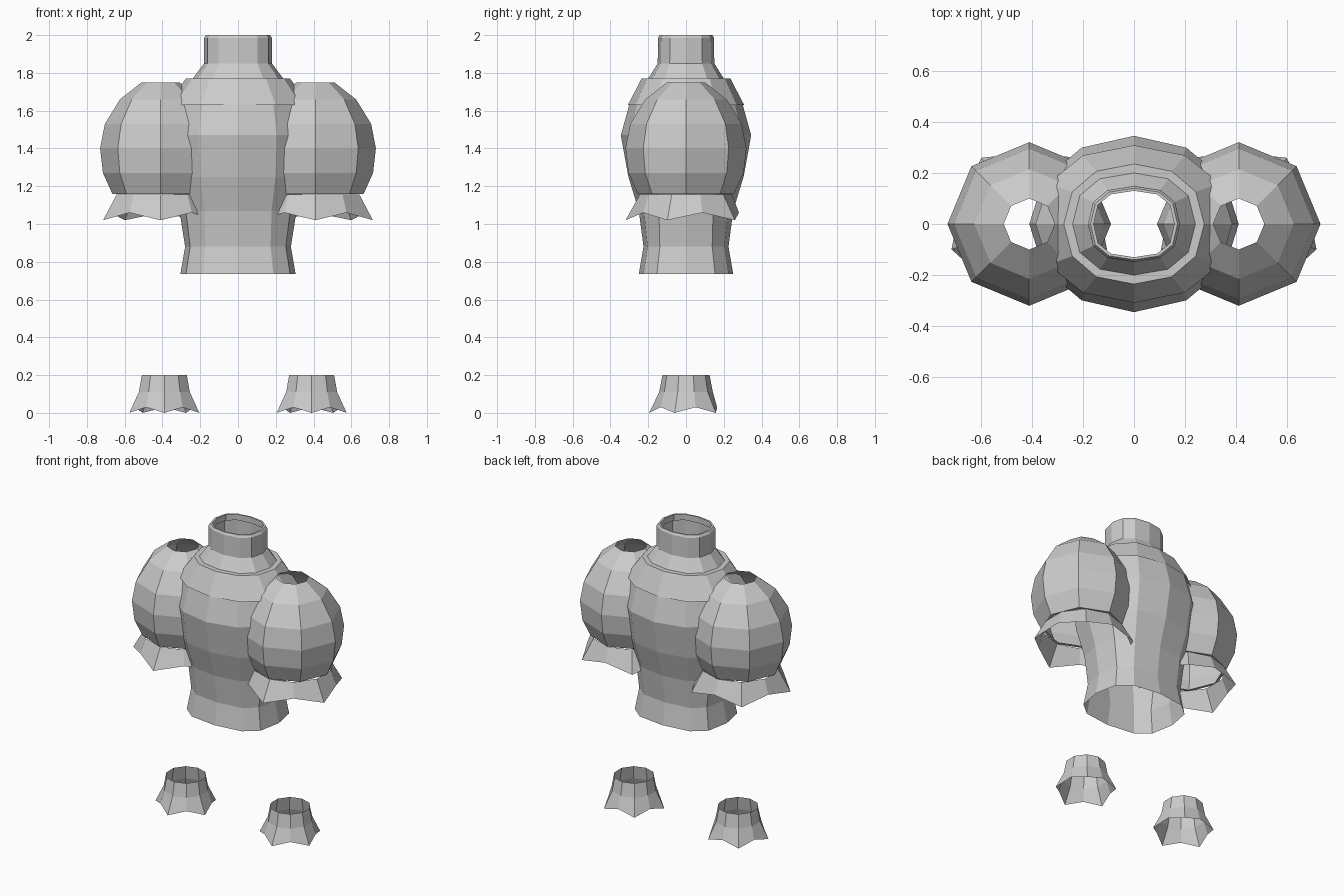
import bpy, bmesh, math

cube = bpy.data.objects.get("Cube")
if cube:
    bpy.data.objects.remove(cube)

cloth = bpy.data.materials.new("grey cloth")
cloth.use_nodes = True
GREY = (0.6, 0.6, 0.6, 1)
cloth.diffuse_color = GREY
cloth.node_tree.nodes["Principled BSDF"].inputs["Base Color"].default_value = GREY


def soft(v, p):
    return math.copysign(abs(v) ** p, v) if abs(v) > 1e-6 else 0.0


def ring(z, rx, ry, sides, p=1.0, cx=0.0):
    """Ring of points, squarer as p falls, starting at the front."""
    pts = []
    for i in range(sides):
        a = math.tau * i / sides - math.pi / 2
        pts.append((cx + rx * soft(math.cos(a), p), ry * soft(math.sin(a), p), z))
    return pts


def ruffle(tip_z, tip_r, dip_z, dip_r, cx):
    """Ten-point hem that alternates between tips and dips."""
    tips = ring(tip_z, tip_r, tip_r, 10, cx=cx)
    dips = ring(dip_z, dip_r, dip_r, 10, cx=cx)
    return [dips[i] if i % 2 else tips[i] for i in range(10)]


def shell(name, rings):
    """Open tube through rings listed from bottom to top."""
    bm = bmesh.new()
    loops = [[bm.verts.new(p) for p in r] for r in rings]
    for low, high in zip(loops, loops[1:]):
        n = len(low)
        for i in range(n):
            j = (i + 1) % n
            bm.faces.new((low[i], low[j], high[j], high[i]))
    mesh = bpy.data.meshes.new(name)
    bm.to_mesh(mesh)
    bm.free()
    mesh.materials.append(cloth)
    obj = bpy.data.objects.new(name, mesh)
    bpy.context.collection.objects.link(obj)
    return obj


def mirrored(obj):
    mod = obj.modifiers.new("Mirror", 'MIRROR')
    mod.use_axis[0] = True
    mod.use_clip = False
    mod.use_mirror_merge = False


# Bodice: height, half width, half depth, squareness
bodice = [(0.735, 0.305, 0.25, 0.7), (0.88, 0.28, 0.225, 0.7),
          (1.07, 0.31, 0.25, 0.8), (1.25, 0.37, 0.305, 0.9),
          (1.47, 0.41, 0.345, 1), (1.65, 0.37, 0.295, 1), (1.76, 0.27, 0.225, 1)]
shell("bodice", [ring(z, x, y, 12, p) for z, x, y, p in bodice])

# Yoke lying over the shoulders
yoke = [(1.63, 0.385, 0.308, 0.95), (1.77, 0.275, 0.235, 0.9), (1.77, 0.24, 0.2, 0.9)]
shell("yoke", [ring(z, x, y, 12, p) for z, x, y, p in yoke])

# Standing collar with a turned-in lip
collar = [(1.77, 0.24, 0.2, 0.85), (1.85, 0.18, 0.15, 0.8), (1.985, 0.18, 0.148, 0.8),
          (2.0, 0.17, 0.14, 0.8), (2.0, 0.158, 0.13, 0.8), (1.96, 0.158, 0.13, 0.8)]
shell("collar", [ring(z, x, y, 12, p) for z, x, y, p in collar])

# Puffed sleeves
ARM_X = 0.41
puff = [(1.16, 0.235), (1.16, 0.255), (1.27, 0.305), (1.4, 0.32), (1.53, 0.295),
        (1.66, 0.215), (1.75, 0.1)]
mirrored(shell("puff_sleeves", [ring(z, r, r, 8, cx=ARM_X) for z, r in puff]))

# Ruffles below the sleeves
mirrored(shell("sleeve_ruffles", [ruffle(1.02, 0.32, 1.06, 0.28, ARM_X),
                                  ring(1.155, 0.245, 0.245, 10, cx=ARM_X)]))

# Ankle cuffs with flared hems
LEG_X = 0.39
mirrored(shell("ankle_cuffs", [ruffle(0.0, 0.195, 0.03, 0.165, LEG_X),
                               ring(0.11, 0.142, 0.142, 10, cx=LEG_X),
                               ring(0.2, 0.125, 0.125, 10, cx=LEG_X)]))
